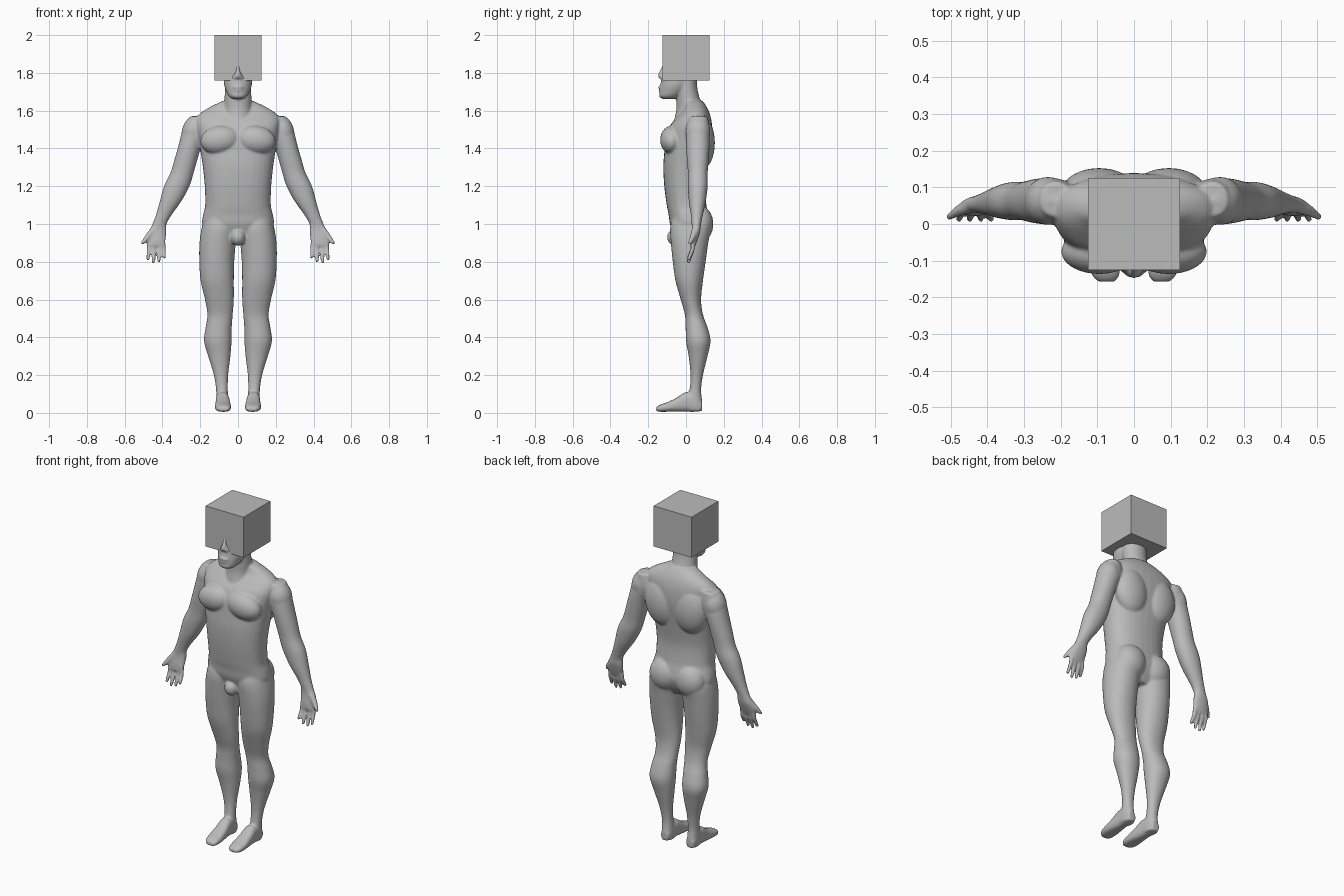
import bpy, bmesh, math
from mathutils import Vector, Matrix

grey = bpy.data.materials.new("plain_grey")
grey.diffuse_color = (0.5, 0.5, 0.5, 1)
bm = bmesh.new()


def spline(rows, sub=4):
    """Smoothly interpolated rows (Catmull-Rom)."""
    v = [Vector(r) for r in rows]
    out = []
    for i in range(len(v) - 1):
        a, b, c, d = v[max(i - 1, 0)], v[i], v[i + 1], v[min(i + 2, len(v) - 1)]
        for k in range(sub):
            t = k / sub
            out.append(0.5 * (2 * b + (c - a) * t + (2 * a - 5 * b + 4 * c - d) * t * t
                              + (3 * b - a - 3 * c + d) * t ** 3))
    return out + [v[-1]]


def loft(rows, side=1, along="z", power=2.3, n=32):
    """Closed skin over oval sections: (position, x0, x1, low, high)."""
    rings = []
    for p, x0, x1, b0, b1 in spline(rows):
        ring = []
        for k in range(n):
            a = math.tau * k / n
            c, s = math.cos(a), math.sin(a)
            x = (x0 + x1) / 2 + (x1 - x0) / 2 * math.copysign(abs(c) ** (2 / power), c)
            b = (b0 + b1) / 2 + (b1 - b0) / 2 * math.copysign(abs(s) ** (2 / power), s)
            ring.append(bm.verts.new((x * side, b, p) if along == "z" else (x * side, p, b)))
        rings.append(ring)
    faces = [bm.faces.new(rings[0]), bm.faces.new(rings[-1])]
    for r, q in zip(rings, rings[1:]):
        for k in range(n):
            j = (k + 1) % n
            faces.append(bm.faces.new((r[k], r[j], q[j], q[k])))
    bmesh.ops.recalc_face_normals(bm, faces=faces)


def ball(pos, size, tilt=0):
    m = Matrix.Translation(pos) @ Matrix.Rotation(tilt, 4, "Y") @ Matrix.Diagonal((*size, 1))
    bmesh.ops.create_uvsphere(bm, u_segments=24, v_segments=16, radius=1, matrix=m)


def tube(points, r0, r1):
    """Tapered limb through the points with rounded joints."""
    pts = [Vector(p) for p in points]
    rad = [r0 + (r1 - r0) * i / (len(pts) - 1) for i in range(len(pts))]
    for i in range(len(pts) - 1):
        d = pts[i + 1] - pts[i]
        m = Matrix.Translation((pts[i] + pts[i + 1]) / 2) @ d.to_track_quat("Z", "Y").to_matrix().to_4x4()
        bmesh.ops.create_cone(bm, cap_ends=True, segments=16, radius1=rad[i],
                              radius2=rad[i + 1], depth=d.length, matrix=m)
    for p, r in zip(pts, rad):
        ball(p, (r, r, r))


# torso: height, half width, front, back
torso = [(.90, .09, -.04, .08), (.95, .165, -.065, .11), (1.0, .19, -.085, .125),
         (1.05, .185, -.092, .118), (1.1, .174, -.102, .108), (1.2, .176, -.115, .102),
         (1.3, .186, -.12, .115), (1.38, .198, -.115, .128), (1.45, .208, -.108, .138),
         (1.52, .22, -.085, .138), (1.57, .215, -.045, .13), (1.61, .165, -.015, .115),
         (1.65, .085, -.01, .09)]
loft([(z, -w, w, f, b) for z, w, f, b in torso])
ball((0, -.055, .93), (.04, .045, .045))

# neck
loft([(1.52, -.09, .09, -.07, .1), (1.6, -.076, .076, -.052, .1), (1.65, -.072, .072, -.05, .078),
      (1.72, -.07, .07, -.05, .06), (1.8, -.07, .07, -.05, .06)], power=2)

# jaw, mouth and nose
loft([(1.662, -.03, .03, -.125, -.06), (1.675, -.048, .048, -.142, -.03),
      (1.70, -.062, .062, -.14, .0), (1.74, -.074, .074, -.135, .03),
      (1.80, -.076, .076, -.125, .04)], power=2.1)
ball((0, -.135, 1.708), (.026, .011, .007))
ball((0, -.137, 1.724), (.028, .011, .007))
tube([(0, -.116, 1.835), (0, -.136, 1.785)], .01, .014)
for s in (-1, 1):
    ball((s * .013, -.129, 1.776), (.011, .013, .01))

for s in (-1, 1):
    # chest, shoulder blade, shoulder and buttock muscles
    ball((s * .095, -.075, 1.445), (.105, .062, .075), s * .15)
    ball((s * .095, .085, 1.43), (.105, .068, .14), s * .1)
    ball((s * .235, .063, 1.49), (.062, .066, .085), s * -.25)
    ball((s * .085, .075, 1.0), (.09, .07, .095))

    # arm: height, inner, outer, front, back
    loft([(1.57, .17, .255, .02, .115), (1.50, .15, .293, 0, .125), (1.42, .19, .314, 0, .125),
          (1.34, .215, .337, .005, .12), (1.27, .235, .358, .01, .115), (1.2, .257, .392, .01, .115),
          (1.12, .30, .414, .015, .105), (1.05, .35, .434, .025, .09), (1.0, .378, .453, .03, .08),
          (.96, .378, .472, .03, .075), (.92, .383, .482, .024, .063), (.885, .393, .48, .022, .05)],
         s, power=2.1)

    # fingers and thumb
    for x0, x1, z1 in ((.398, .39, .825), (.42, .418, .805), (.445, .448, .80), (.468, .477, .815)):
        tube([(s * x0, .04, .915), (s * (x0 + x1) / 2, .035, .865), (s * x1, .014, z1)], .0135, .0095)
    tube([(s * .445, .05, .97), (s * .48, .035, .93), (s * .504, .02, .90)], .02, .01)

    # leg: height, inner, outer, front, back
    loft([(1.04, .02, .175, -.07, .10), (.98, .006, .192, -.084, .13), (.9, .012, .204, -.08, .118),
          (.8, .02, .205, -.07, .104), (.7, .022, .198, -.056, .09), (.6, .022, .175, -.028, .08),
          (.52, .028, .162, -.006, .09), (.45, .033, .172, -.002, .115), (.38, .034, .18, 0, .13),
          (.3, .04, .158, .014, .114), (.2, .052, .128, .024, .09), (.12, .054, .116, .018, .08),
          (.06, .05, .116, 0, .086), (.012, .05, .113, .01, .084)], s, power=2.1)

    # foot, built from toe to heel: y, inner, outer, bottom, top
    loft([(-.158, .052, .098, .01, .028), (-.14, .04, .115, .006, .042), (-.1, .036, .122, .006, .056),
          (-.05, .04, .12, .006, .08), (0, .046, .117, .006, .11), (.05, .05, .116, .006, .10),
          (.086, .06, .106, .01, .06)], s, "y", 2.6)

# fuse all parts into one smooth body
mesh = bpy.data.meshes.new("body")
bm.to_mesh(mesh)
bm.free()
body = bpy.data.objects.new("body", mesh)
bpy.context.collection.objects.link(body)
mesh.materials.append(grey)
remesh = body.modifiers.new("fuse", "REMESH")
remesh.mode = "VOXEL"
remesh.voxel_size = .006
remesh.use_smooth_shade = True
soft = body.modifiers.new("soften", "SMOOTH")
soft.factor = .5
soft.iterations = 7

# box over the head
bpy.ops.mesh.primitive_cube_add(size=1, location=(0, 0, 1.88))
box = bpy.context.object
box.name = "head_box"
box.scale = (.25, .25, .24)
box.data.materials.append(grey)
